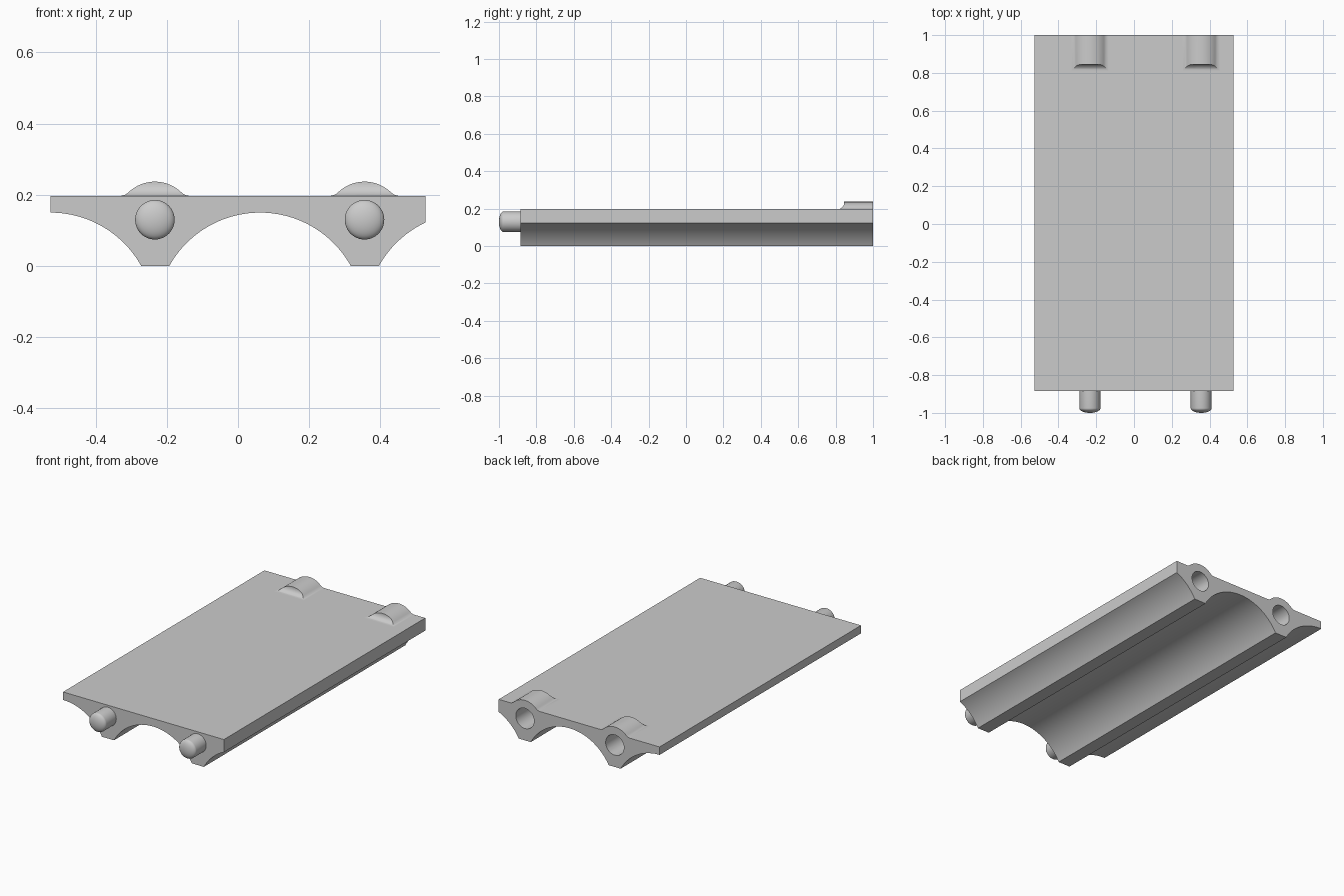
import bpy, bmesh
from math import sin, cos, acos, asin, pi, sqrt, radians
from mathutils import Vector

cube = bpy.data.objects.get("Cube")
if cube:
    bpy.data.objects.remove(cube, do_unlink=True)

grey = bpy.data.materials.new("plain grey")
grey.use_nodes = True
grey.diffuse_color = (0.6, 0.6, 0.6, 1)
grey.node_tree.nodes["Principled BSDF"].inputs["Base Color"].default_value = (0.6, 0.6, 0.6, 1)

HALF_W, FRONT, BACK, DECK = 0.527, -0.885, 1.0, 0.197
ARCH_R, ARCH_Z, PITCH = 0.292, -0.142, 0.589
HUB_Z, PEG_R, HOLE_R, BUMP_R, FILLET = 0.13, 0.0555, 0.06, 0.107, 0.0355
HUBS = {"right": -0.2335, "left": 0.3555}


def finish(bm, name):
    bmesh.ops.remove_doubles(bm, verts=bm.verts, dist=1e-5)
    bmesh.ops.recalc_face_normals(bm, faces=bm.faces)
    mesh = bpy.data.meshes.new(name)
    bm.to_mesh(mesh)
    bm.free()
    mesh.materials.append(grey)
    obj = bpy.data.objects.new(name, mesh)
    bpy.context.collection.objects.link(obj)
    return obj


def prism(name, points, offset):
    """Extrude a closed outline of 3D points along offset."""
    bm = bmesh.new()
    face = bm.faces.new([bm.verts.new(p) for p in points])
    out = bmesh.ops.extrude_face_region(bm, geom=[face], use_keep_orig=True)
    moved = [g for g in out["geom"] if isinstance(g, bmesh.types.BMVert)]
    bmesh.ops.translate(bm, verts=moved, vec=offset)
    return finish(bm, name)


def lathe(name, profile, x):
    """Turn (radius, y) points around a hub axis running along y."""
    bm = bmesh.new()
    verts = [bm.verts.new((x + r, y, HUB_Z)) for r, y in profile]
    edges = [bm.edges.new(pair) for pair in zip(verts, verts[1:])]
    bmesh.ops.spin(bm, geom=verts + edges, cent=(x, 0, HUB_Z), axis=(0, 1, 0),
                   angle=2 * pi, steps=48)
    return finish(bm, name)


def combine(obj, tool, operation):
    mod = obj.modifiers.new("cut", "BOOLEAN")
    mod.operation, mod.solver, mod.object = operation, "EXACT", tool
    bpy.context.view_layer.objects.active = obj
    bpy.ops.object.modifier_apply(modifier=mod.name)
    bpy.data.objects.remove(tool, do_unlink=True)


def smooth(obj):
    bpy.ops.object.select_all(action="DESELECT")
    obj.select_set(True)
    bpy.context.view_layer.objects.active = obj
    bpy.ops.object.shade_smooth_by_angle(angle=radians(28))


def arc(cx, cz, r, a0, a1, n):
    """Points on a circle, angle measured from straight up towards +x."""
    angles = [a0 + (a1 - a0) * i / n for i in range(n + 1)]
    return [(cx + r * sin(a), cz + r * cos(a)) for a in angles]


# Plate with scalloped underside
foot = acos(-ARCH_Z / ARCH_R)
last = asin((2 * PITCH - 2 * HALF_W) / ARCH_R)
outline = [(-HALF_W, DECK)]
outline += arc(-HALF_W, ARCH_Z, ARCH_R, 0, foot, 20)
outline += arc(PITCH - HALF_W, ARCH_Z, ARCH_R, -foot, foot, 40)
outline += arc(2 * PITCH - HALF_W, ARCH_Z, ARCH_R, -foot, -last, 14)
outline += [(HALF_W, DECK)]
plate = prism("scalloped_plate", [(x, FRONT, z) for x, z in outline], (0, BACK - FRONT, 0))

# Half width of the bump where its fillet meets the deck
rise = DECK - HUB_Z
spread = sqrt((BUMP_R + FILLET) ** 2 - (rise + FILLET) ** 2)
lean = asin(spread / (BUMP_R + FILLET))

for side, x in HUBS.items():
    # Peg with domed tip
    dome = [(PEG_R * cos(t), -0.975 - 0.025 * sin(t)) for t in (pi / 2 * i / 10 for i in range(11))]
    smooth(lathe(side + "_peg", [(0, -0.86), (PEG_R, -0.86)] + dome, x))

    # Socket in the back end
    hole = lathe("socket_cutter", [(0, 0.86), (HOLE_R, 0.86), (HOLE_R, 1.05), (0, 1.05)], x)
    combine(plate, hole, "DIFFERENCE")

    # Bump over the socket, filleted into the deck at the sides and front
    sunk = DECK - 0.005
    top = [(x - spread, sunk)]
    top += arc(x - spread, DECK + FILLET, FILLET, pi, pi - lean, 8)
    top += arc(x, HUB_Z, BUMP_R, -lean, lean, 20)[1:-1]
    top += arc(x + spread, DECK + FILLET, FILLET, pi + lean, pi, 8)
    top += [(x + spread, sunk)]
    bump = prism(side + "_socket_bump", [(px, 0.8, pz) for px, pz in top], (0, BACK - 0.8, 0))
    nose = [(1.05, 0.15), (0.81, 0.15)]
    nose += arc(0.81, DECK + FILLET, FILLET, pi, pi / 2, 10)
    nose += [(0.81 + FILLET, 0.3), (1.05, 0.3)]
    limit = prism("bump_limit", [(x - 0.2, py, pz) for py, pz in nose], Vector((0.4, 0, 0)))
    combine(bump, limit, "INTERSECT")
    smooth(bump)

smooth(plate)
